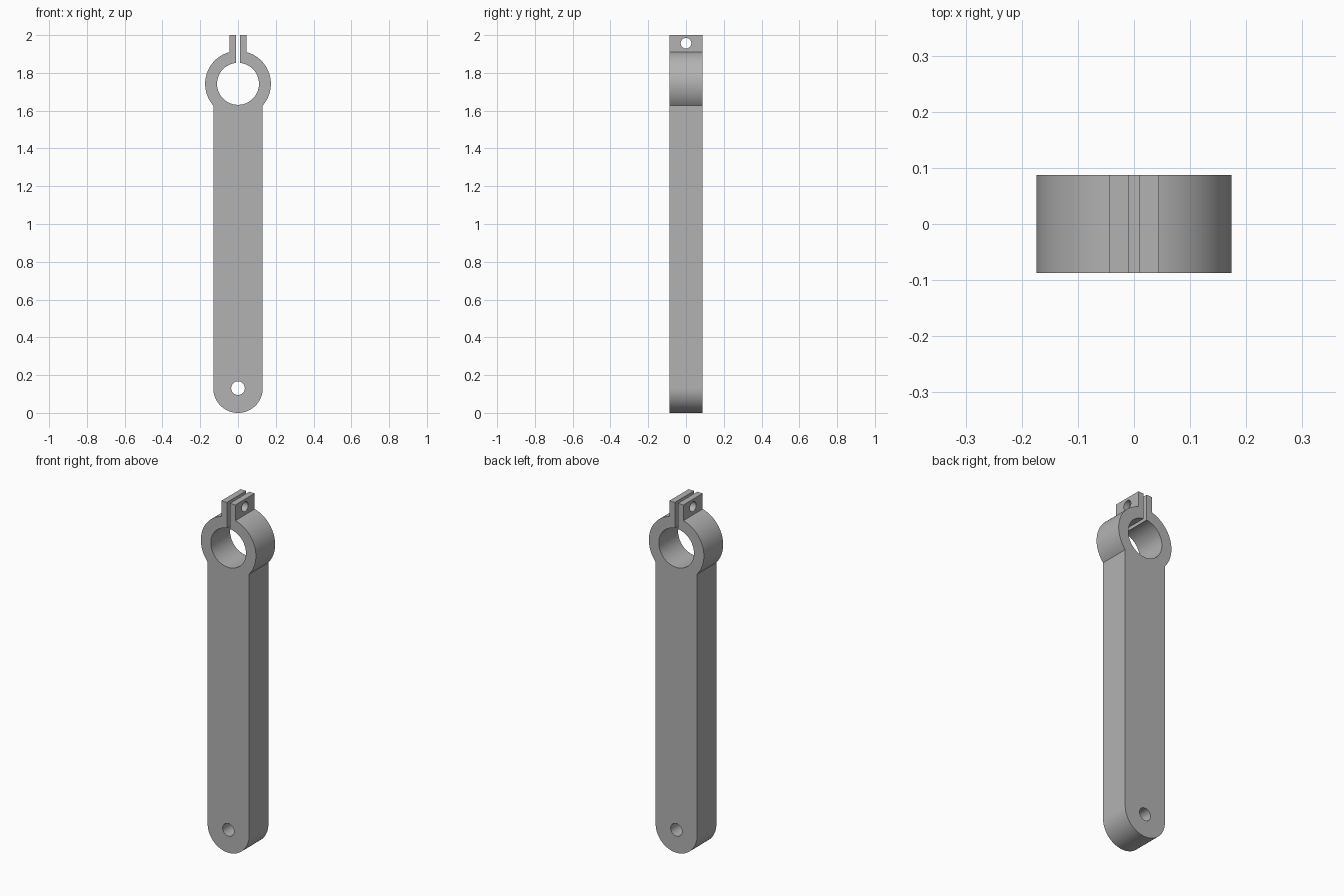
import bpy, bmesh
from math import pi, sin, cos, asin, sqrt, radians

if "Cube" in bpy.data.objects:
    bpy.data.objects.remove(bpy.data.objects["Cube"], do_unlink=True)

HALF_DEPTH = 0.087
SHANK = 0.131            # half width of the bar and radius of its round foot
RING_Z, OUTER, BORE = 1.742, 0.174, 0.111
LUG, SLOT, TOP = 0.0445, 0.0098, 2.0

grey = bpy.data.materials.new("plain grey")
grey.use_nodes = True
colour = (0.45, 0.45, 0.45, 1)
grey.diffuse_color = colour
grey.node_tree.nodes["Principled BSDF"].inputs["Base Color"].default_value = colour


def arc(cz, r, start, end, steps):
    """Points on a circle about x = 0, angles measured from +x."""
    angles = [start + (end - start) * i / steps for i in range(steps + 1)]
    return [(r * cos(a), cz + r * sin(a)) for a in angles]


# Right half of the outline, from the foot up, over the lug and down the slot
half = arc(SHANK, SHANK, -pi / 2, 0, 32)
half += arc(RING_Z, OUTER, -asin(sqrt(OUTER**2 - SHANK**2) / OUTER),
            pi / 2 - asin(LUG / OUTER), 48)
half += [(LUG, TOP), (SLOT, TOP)]
half += arc(RING_Z, BORE, pi / 2 - asin(SLOT / BORE), -pi / 2, 48)
# Mirror it: the bore and the foot each share one centre point
outline = half + [(-x, z) for x, z in half[-2:0:-1]]

# Clamp arm: extruded outline
bm = bmesh.new()
face = bm.faces.new([bm.verts.new((x, -HALF_DEPTH, z)) for x, z in outline])
extruded = bmesh.ops.extrude_face_region(bm, geom=[face])
back = [v for v in extruded["geom"] if isinstance(v, bmesh.types.BMVert)]
bmesh.ops.translate(bm, verts=back, vec=(0, 2 * HALF_DEPTH, 0))
bmesh.ops.recalc_face_normals(bm, faces=bm.faces)
mesh = bpy.data.meshes.new("clamp_arm")
bm.to_mesh(mesh)
bm.free()
arm = bpy.data.objects.new("clamp_arm", mesh)
bpy.context.collection.objects.link(arm)
mesh.materials.append(grey)


def drill(name, z, radius, rotation):
    """Cut a round through hole at height z."""
    bpy.ops.mesh.primitive_cylinder_add(vertices=48, radius=radius, depth=0.5,
                                        location=(0, 0, z), rotation=rotation)
    cutter = bpy.context.object
    cutter.name = name
    cutter.hide_render = True
    cutter.data.materials.append(grey)
    mod = arm.modifiers.new(name, "BOOLEAN")
    mod.object, mod.operation, mod.solver = cutter, "DIFFERENCE", "EXACT"
    bpy.ops.object.select_all(action="DESELECT")
    arm.select_set(True)
    bpy.context.view_layer.objects.active = arm
    bpy.ops.object.modifier_apply(modifier=name)
    bpy.data.objects.remove(cutter, do_unlink=True)


drill("pivot_hole", SHANK, 0.036, (pi / 2, 0, 0))
drill("bolt_hole", 1.957, 0.028, (0, pi / 2, 0))

bpy.ops.object.shade_smooth_by_angle(angle=radians(30))
